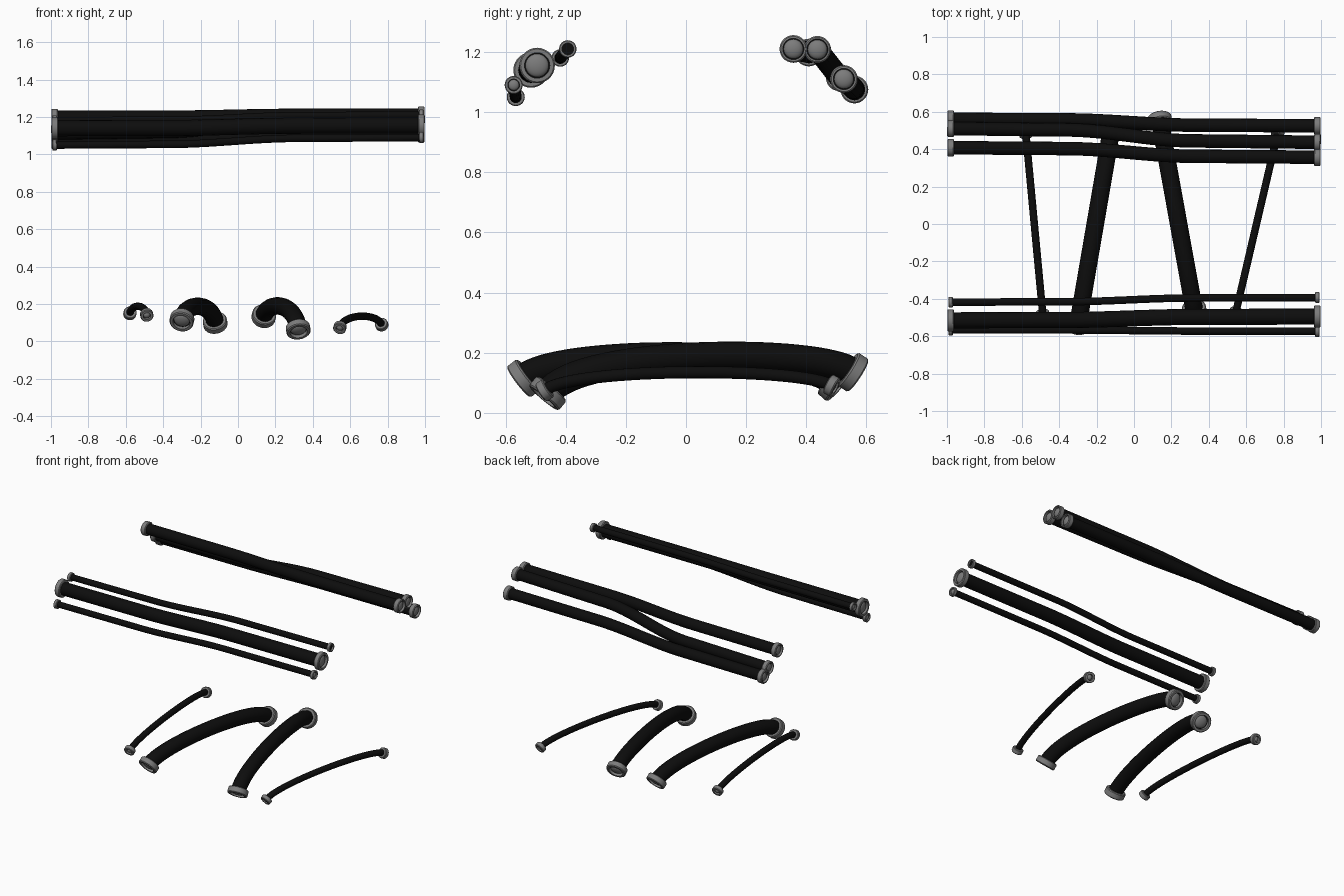
import bpy, bmesh, math
from mathutils import Vector

if "Cube" in bpy.data.objects:
    bpy.data.objects.remove(bpy.data.objects["Cube"])


def make_mat(name, v):
    m = bpy.data.materials.new(name)
    m.diffuse_color = (v, v, v, 1)
    m.use_nodes = True
    m.node_tree.nodes["Principled BSDF"].inputs["Base Color"].default_value = m.diffuse_color
    return m


BLACK = make_mat("black_rubber", 0.004)
GREY = make_mat("grey_metal", 0.2)


def smooth(ob, angle=35):
    bpy.ops.object.select_all(action='DESELECT')
    ob.select_set(True)
    bpy.context.view_layer.objects.active = ob
    bpy.ops.object.shade_smooth_by_angle(angle=math.radians(angle))


def tube(name, pts, r):
    cu = bpy.data.curves.new(name, 'CURVE')
    cu.dimensions = '3D'
    cu.bevel_depth = r
    cu.bevel_resolution = 6
    cu.use_fill_caps = True
    sp = cu.splines.new('POLY')
    sp.points.add(len(pts) - 1)
    for p, co in zip(sp.points, pts):
        p.co = (*co, 1)
    ob = bpy.data.objects.new(name, cu)
    bpy.context.collection.objects.link(ob)
    bpy.ops.object.select_all(action='DESELECT')
    ob.select_set(True)
    bpy.context.view_layer.objects.active = ob
    bpy.ops.object.convert(target='MESH')
    ob = bpy.context.object
    ob.data.materials.clear()
    ob.data.materials.append(BLACK)
    smooth(ob)


def lathe(bm, profile, closed):
    vs = [bm.verts.new((x, 0, z)) for x, z in profile]
    es = [bm.edges.new(e) for e in zip(vs, vs[1:])]
    if closed:
        es.append(bm.edges.new((vs[-1], vs[0])))
    bmesh.ops.spin(bm, geom=vs + es, axis=(0, 0, 1), cent=(0, 0, 0),
                   angle=2 * math.pi, steps=28, use_merge=False)


def connector(name, pos, direction, r, R, L, plug=True):
    bm = bmesh.new()
    h, b = L / 2, L * 0.12
    # collar ring with a small bevel on the outer edges
    lathe(bm, [(r * 0.98, -h), (R - b, -h), (R, -h + b), (R, h - b),
               (R - b, h), (r * 0.98, h)], True)
    # domed plug inside the collar
    if plug:
        a = r * 0.9
        lathe(bm, [(a * math.cos(t * math.pi / 12), h * 0.9 * math.sin(t * math.pi / 12))
                   for t in range(6)] + [(0, h * 0.9)], False)
    bmesh.ops.remove_doubles(bm, verts=bm.verts, dist=1e-5)
    bmesh.ops.recalc_face_normals(bm, faces=bm.faces)
    me = bpy.data.meshes.new(name)
    bm.to_mesh(me)
    bm.free()
    me.materials.append(GREY)
    ob = bpy.data.objects.new(name, me)
    ob.location = pos
    ob.rotation_euler = direction.to_track_quat('Z', 'Y').to_euler()
    bpy.context.collection.objects.link(ob)
    smooth(ob)


def cable(name, pts, r, R, L, plug_end=True):
    tube(name, pts, r)
    connector(name + "_connector_a", pts[0], pts[0] - pts[1], r, R, L)
    connector(name + "_connector_b", pts[-1], pts[-1] - pts[-2], r, R, L, plug_end)


# overhead cables: left (y, z), right (y, z), radius, collar radius, collar length, right plug
overhead = [
    ("front_inner_cable", (-.418, 1.18), (-.393, 1.21), .02, .029, .022, False),
    ("front_main_cable", (-.515, 1.14), (-.495, 1.155), .043, .059, .036, True),
    ("front_outer_cable", (-.566, 1.05), (-.573, 1.09), .02, .03, .022, True),
    ("back_inner_cable", (.408, 1.198), (.357, 1.21), .036, .046, .036, True),
    ("back_middle_cable", (.51, 1.115), (.437, 1.208), .036, .045, .036, True),
    ("back_outer_cable", (.56, 1.075), (.525, 1.11), .036, .046, .036, True),
]
for name, a, b, r, R, L, plug in overhead:
    pts = []
    for i in range(41):
        x = -.98 + 1.96 * i / 40
        s = min(1, max(0, (x + .35) / .65))
        f = .3 * i / 40 + .7 * s * s * (3 - 2 * s)
        pts.append(Vector((x, a[0] + (b[0] - a[0]) * f, a[1] + (b[1] - a[1]) * f)))
    cable(name, pts, r, R, L, plug)

# arched floor cables: front end, back end, mid height, radius, collar radius, collar length
arched = [
    ("left_thin_arch", (-.488, -.48, .142), (-.578, .48, .15), .188, .02, .035, .03),
    ("left_thick_arch", (-.3, -.54, .115), (-.122, .495, .1), .188, .047, .065, .042),
    ("right_thick_arch", (.322, -.46, .065), (.138, .555, .135), .188, .047, .065, .042),
    ("right_thin_arch", (.545, -.47, .075), (.768, .485, .09), .135, .02, .035, .03),
]
for name, a, b, top, r, R, L in arched:
    a, b = Vector(a), Vector(b)
    zh = (top - .125 * (a.z + b.z)) / .75
    p1 = a.lerp(b, .1)
    p2 = b.lerp(a, .1)
    p1.z = p2.z = zh
    pts = []
    for i in range(33):
        t = i / 32
        u = 1 - t
        pts.append(a * u**3 + p1 * 3 * u * u * t + p2 * 3 * u * t * t + b * t**3)
    cable(name, pts, r, R, L)
